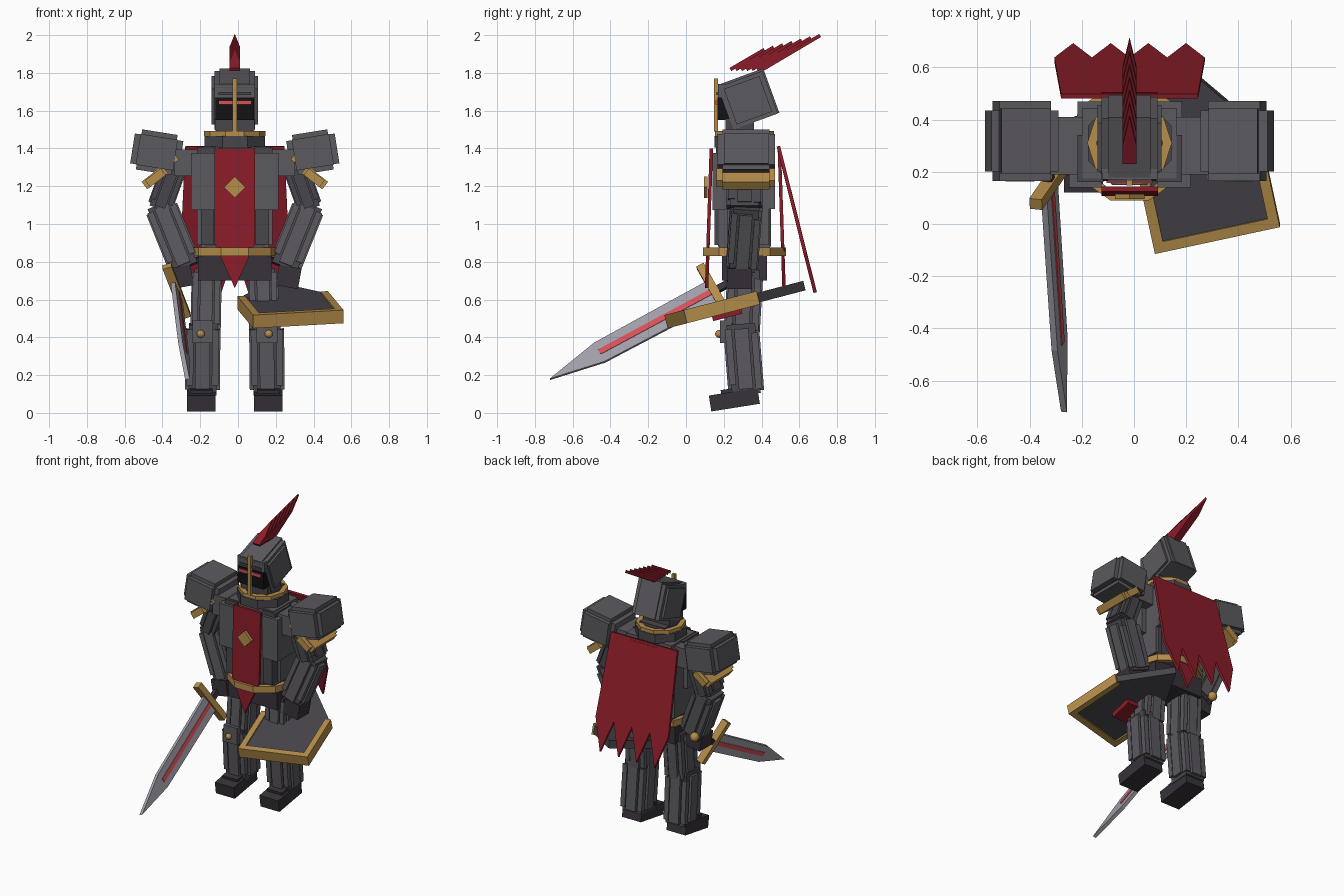
import bpy, bmesh, math
from mathutils import Vector as V, Matrix

if "Cube" in bpy.data.objects:
    bpy.data.objects.remove(bpy.data.objects["Cube"])

AX, CY = -0.017, 0.31          # body axis


def mat(name, r, g, b):
    m = bpy.data.materials.new(name)
    m.diffuse_color = (r, g, b, 1)
    m.use_nodes = True
    m.node_tree.nodes["Principled BSDF"].inputs["Base Color"].default_value = m.diffuse_color
    return m


STEEL = mat("steel", 0.105, 0.1, 0.112)
DARK = mat("dark_steel", 0.066, 0.062, 0.072)
BOOT = mat("boot_dark", 0.04, 0.032, 0.042)
RED = mat("red_cloth", 0.26, 0.012, 0.022)
GOLD = mat("gold", 0.47, 0.27, 0.07)
BLADE = mat("blade_steel", 0.36, 0.345, 0.4)
GLOW = mat("bright_red", 0.68, 0.085, 0.1)
BLACK = mat("black", 0.006, 0.006, 0.007)


def finish(name, bm, m):
    bmesh.ops.recalc_face_normals(bm, faces=bm.faces)
    me = bpy.data.meshes.new(name)
    bm.to_mesh(me)
    bm.free()
    me.materials.append(m)
    ob = bpy.data.objects.new(name, me)
    bpy.context.collection.objects.link(ob)
    return ob


def box(name, c, size, m, rot=Matrix.Identity(4)):
    bm = bmesh.new()
    bmesh.ops.create_cube(bm, size=1, matrix=Matrix.Translation(c) @ rot @ Matrix.Diagonal((*size, 1)))
    return finish(name, bm, m)


def prism(name, pts, off, m):
    """Polygon swept along off."""
    bm = bmesh.new()
    a = [bm.verts.new(p) for p in pts]
    b = [bm.verts.new(V(p) + V(off)) for p in pts]
    bm.faces.new(a)
    bm.faces.new(b[::-1])
    for i in range(len(a)):
        j = (i + 1) % len(a)
        bm.faces.new((a[i], a[j], b[j], b[i]))
    return finish(name, bm, m)


def ring(name, z0, z1, rx, ry, t, n, m):
    """Faceted band around the body axis with a flat front."""
    bm = bmesh.new()
    k = 1 / math.cos(math.pi / n)
    loops = []
    for d, z in ((0, z0), (0, z1), (t, z1), (t, z0)):
        loops.append([bm.verts.new((AX + (rx - d) * k * math.sin(2 * math.pi * (i + .5) / n),
                                    CY - (ry - d) * k * math.cos(2 * math.pi * (i + .5) / n), z))
                      for i in range(n)])
    for l in range(4):
        p, q = loops[l], loops[(l + 1) % 4]
        for i in range(n):
            j = (i + 1) % n
            bm.faces.new((p[i], p[j], q[j], q[i]))
    return finish(name, bm, m)


def ball(name, c, r, m):
    bm = bmesh.new()
    bmesh.ops.create_uvsphere(bm, u_segments=12, v_segments=8, radius=r, matrix=Matrix.Translation(c))
    for f in bm.faces:
        f.smooth = True
    return finish(name, bm, m)


def frame(z, y=V((0, 1, 0))):
    z = V(z).normalized()
    x = V(y).cross(z).normalized()
    return Matrix((x, z.cross(x), z)).transposed().to_4x4()


def limb(name, p, q, w, d, plate=STEEL):
    """Armoured limb: core, layered plates and corner slats."""
    p, q = V(p), V(q)
    L, R, c = (q - p).length, frame(q - p), (p + q) / 2
    box(name + "_core", c, (w * .8, d * .8, L), DARK, R)
    box(name + "_side_plates", c, (w, d * .4, L * .86), plate, R)
    box(name + "_front_back_plates", c, (w * .42, d, L * .92), plate, R)
    for sx in (-1, 1):
        for sy in (-1, 1):
            o = R @ V((sx * w * .36, sy * d * .36, sy * L * .04))
            box(name + "_slat", c + o, (w * .19, d * .19, L * .8), plate, R)


# torso
box("torso_core", (AX, CY, 1.14), (.36, .27, .54), STEEL)
box("belly", (AX, CY, .98), (.32, .28, .2), DARK)
box("upper_back", (AX, .38, 1.23), (.4, .18, .3), STEEL)
box("hips", (AX, CY, .77), (.39, .24, .14), BOOT)
ring("neck_guard", 1.405, 1.467, .16, .16, .05, 8, DARK)
box("neck", (AX, CY, 1.44), (.2, .2, .12), DARK)
ring("gold_collar", 1.465, 1.492, .154, .156, .034, 10, GOLD)
ring("gold_belt", .83, .875, .225, .22, .035, 10, GOLD)

for s in (-1, 1):
    side = "left_" if s > 0 else "right_"
    X = lambda o: AX + s * o
    RY = lambda deg: Matrix.Rotation(math.radians(deg) * s, 4, 'Y')
    # chest and belly plates
    box(side + "chest_plate", (X(.17), .24, 1.225), (.125, .2, .3), STEEL)
    box(side + "collar_plate", (X(.15), .25, 1.355), (.1, .18, .1), DARK)
    box(side + "belly_plate", (X(.145), .24, .985), (.07, .18, .19), DARK)
    box(side + "rib_plate", (X(.165), .33, .99), (.07, .22, .2), STEEL)
    box(side + "shoulder_joint", (X(.25), .3, 1.325), (.14, .22, .14), STEEL)
    # pauldron
    R = RY(-9)
    c = V((X(.413), .318, 1.38))
    box(side + "pauldron", c, (.26, .235, .16), STEEL, R)
    box(side + "pauldron_cap", c, (.2, .305, .165), STEEL, R)
    box(side + "pauldron_top", c, (.19, .25, .215), STEEL, R)
    box(side + "pauldron_trim", (X(.425), .317, 1.245), (.135, .25, .05), GOLD, RY(38))
    box(side + "pauldron_trim_ends", (X(.42), .317, 1.245), (.105, .31, .045), GOLD, RY(38))
    box(side + "trim_stud", (X(.315), .2, 1.345), (.025, .06, .03), GOLD, RY(38))
    # arm
    limb(side + "upper_arm", (X(.31), .31, 1.33), (X(.4), .31, 1.08), .135, .19, DARK)
    limb(side + "forearm", (X(.395), .32, 1.1), (X(.262), .295, .77), .175, .17)
    box(side + "hand", (X(.285), .285, .72), (.12, .13, .11), BOOT, RY(10))
    # leg
    limb(side + "thigh", (X(.148), .315, .76), (X(.155), .295, .42), .16, .19)
    limb(side + "shin", (X(.168), .29, .47), (X(.172), .32, .1), .185, .19)
    box(side + "knee_plate", (X(.17), .21, .43), (.11, .06, .12), STEEL)
    ball(side + "knee_stud", (X(.18), .175, .418), .021, GOLD)
    T = Matrix.Rotation(math.radians(9), 4, 'X')
    box(side + "foot", (X(.177), .256, .07), (.15, .26, .085), BOOT, T)
    box(side + "foot_top", (X(.177), .28, .085), (.12, .18, .1), BOOT, T)

# front and back tabards, cape
for name, y0, y1 in (("front_tabard", .125, .1), ("back_tabard", .485, .51)):
    pts = [(AX + x, y0 + (y1 - y0) * (1.4 - z) / .74, z)
           for x, z in ((-.108, 1.4), (.108, 1.4), (.108, .9), (0, .66), (-.108, .9))]
    prism(name, pts, (0, .018, 0), RED)
box("tabard_diamond", (AX, .105, 1.195), (.08, .02, .08), GOLD, Matrix.Rotation(math.pi / 4, 4, 'Y'))
hem = [(AX + .288 - .072 * i, .675 if i % 2 else .62, .635 if i % 2 else .85) for i in range(9)]
prism("cape", [(AX - .262, .48, 1.41), (AX + .262, .48, 1.41)] + hem, (0, .018, .004), RED)

# helmet, tilted forward over an upright face
T = Matrix.Rotation(math.radians(20), 4, 'X')
h = V((AX, .328, 1.655))
box("helmet", h, (.215, .25, .24), STEEL, T)
box("helmet_side_panels", h, (.245, .2, .2), STEEL, T)
box("helmet_top_back_panels", h + T @ V((0, .006, .006)), (.16, .255, .25), STEEL, T)
box("brow", (AX, .235, 1.705), (.213, .13, .07), STEEL)
box("visor", (AX, .243, 1.61), (.205, .155, .12), BLACK)
box("chin", (AX, .285, 1.525), (.21, .15, .06), DARK)
box("eye_glow", (AX, .164, 1.643), (.175, .014, .022), GLOW)
box("brow_line", (AX, .168, 1.69), (.17, .012, .015), DARK)
box("nose_guard", (AX, .158, 1.63), (.024, .022, .28), GOLD)

# plume of layered pointed blades
for i in range(7):
    f = i / 6
    a = V((AX, .24 + .17 * f, 1.81))
    b = V((AX, .42 + .295 * f, 1.915 + .075 * f))
    d = (b - a).normalized()
    e, w = b - d * .13, V((.027, 0, 0))
    prism("plume_blade", [a - w, a + w, e + w, b, e - w], V((0, -d.z, d.y)) * .019, RED)

# sword
P, tip = V((-.325, .15, .645)), V((-.268, -.72, .178))
d = (tip - P).normalized()
w = V((.32, .46, -.826))
w = (w - d * w.dot(d)).normalized()
n = d.cross(w)
s0 = P + d * .69
prism("sword_blade", [P + w * .066 - n * .012, s0 + w * .06 - n * .012, tip - n * .012,
                      s0 - w * .06 - n * .012, P - w * .066 - n * .012], n * .024, BLADE)
f0, f1 = P + d * .02 - n * .016, s0 - n * .016
prism("sword_fuller", [f0 + w * .015, f1 + w * .015, f1 - w * .015, f0 - w * .015], n * .032, GLOW)
S = frame(w, d)
box("crossguard", P, (.05, .045, .32), GOLD, S)
box("sword_grip", P - d * .13, (.035, .26, .035), BOOT, S)
ball("pommel", P - d * .27, .032, GOLD)

# shield, nearly flat with a pointed rear
A, U = V((.08, -.115)), V((.977, .21))


def sh(u, v, dz=0):
    p = A + U * u + V((-U.y, U.x)) * v
    return (p.x, p.y, .545 + .26 * (p.y + .01) + dz)


W, H, t = .49, .395, .04
prism("shield_plate", [sh(.01, .01, -.01), sh(W - .01, .01, -.01), sh(W - .01, H, -.01),
                       sh(W / 2, .7, -.01), sh(.01, H, -.01)], (0, .013, -.05), DARK)
prism("shield_rim", [sh(0, H), sh(0, 0), sh(W, 0), sh(W, H), sh(W - t, H), sh(W - t, t),
                     sh(t, t), sh(t, H)], (0, .018, -.07), GOLD)
box("shield_handle", (.24, .215, .53), (.12, .16, .05), RED, Matrix.Rotation(.25, 4, 'X'))
